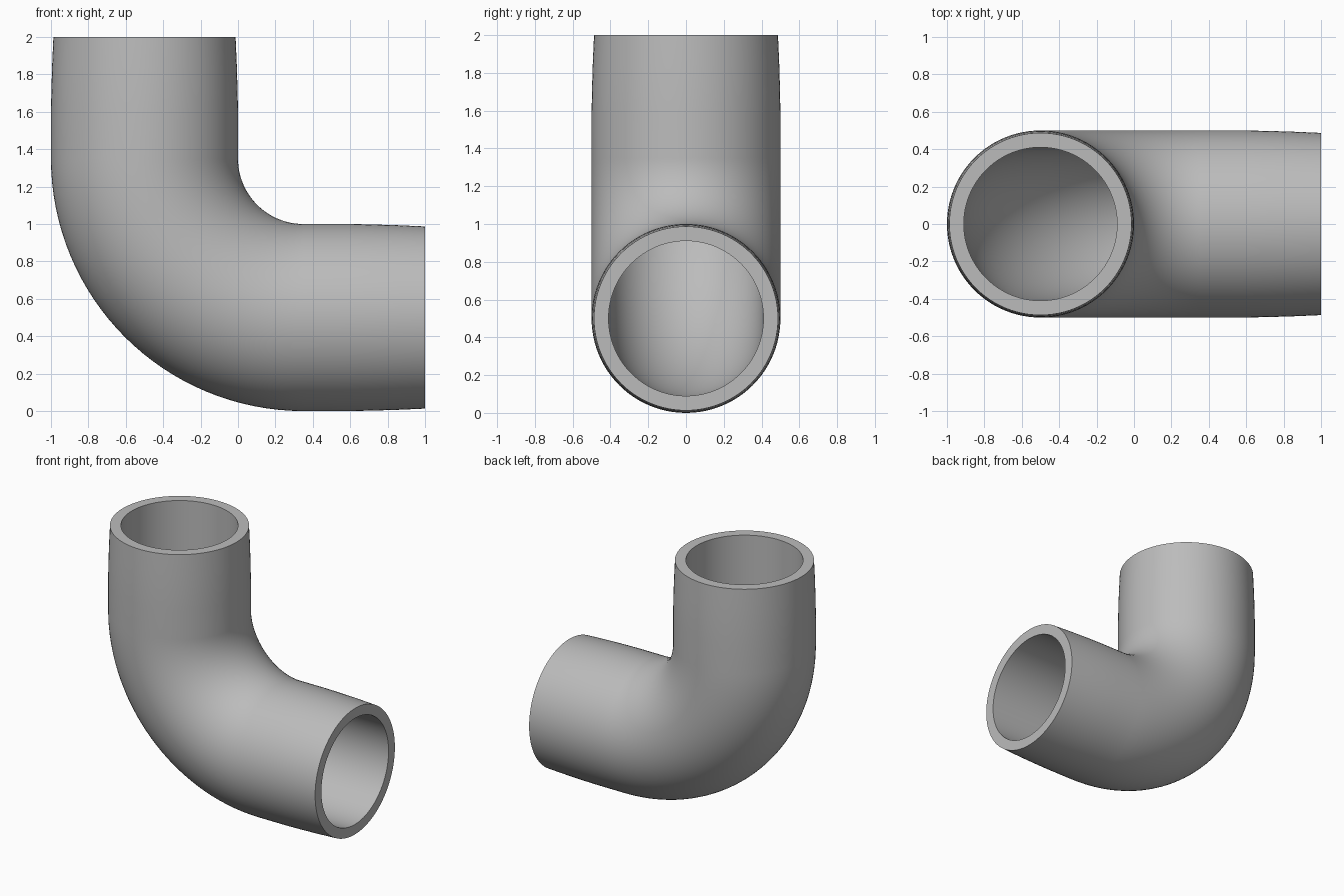
import bpy, bmesh
from math import sin, cos, pi, radians
from mathutils import Vector

cube = bpy.data.objects.get("Cube")
if cube:
    bpy.data.objects.remove(cube, do_unlink=True)

SIDES = 96
BEND_STEPS = 32
OUTER, TIP, BORE = 0.5, 0.487, 0.41
BEND = 0.85                              # centreline bend radius
CENTRE = Vector((0.35, 0, 1.35))         # bend centre

# Sweep stations: (ring centre, in-plane ring axis, outer radius)
UP, LEFT = Vector((0, 0, 1)), Vector((1, 0, 0))
taper = [(2.0, TIP), (1.84, 0.494), (1.7, 0.498), (1.58, OUTER)]
stations = [(Vector((-0.5, 0, z)), -LEFT, r) for z, r in taper]
for i in range(BEND_STEPS + 1):
    a = pi / 2 * i / BEND_STEPS
    axis = Vector((-cos(a), 0, -sin(a)))
    stations.append((CENTRE + axis * BEND, axis, OUTER))
stations += [(Vector((z - 1, 0, 0.5)), -UP, r) for z, r in reversed(taper)]


def add_ring(bm, centre, axis, radius):
    side = Vector((0, 1, 0))
    return [bm.verts.new(centre + (axis * cos(t) + side * sin(t)) * radius)
            for t in (2 * pi * k / SIDES for k in range(SIDES))]


# Outer wall one way, bore back the other way, closed by the end rims
bm = bmesh.new()
rings = [add_ring(bm, c, a, r) for c, a, r in stations]
rings += [add_ring(bm, c, a, BORE) for c, a, r in reversed(stations)]
for i, ring in enumerate(rings):
    nxt = rings[(i + 1) % len(rings)]
    for k in range(SIDES):
        j = (k + 1) % SIDES
        bm.faces.new((ring[k], ring[j], nxt[j], nxt[k]))
bmesh.ops.recalc_face_normals(bm, faces=bm.faces)
mesh = bpy.data.meshes.new("pipe_elbow")
bm.to_mesh(mesh)
bm.free()

elbow = bpy.data.objects.new("pipe_elbow", mesh)
bpy.context.collection.objects.link(elbow)

# Plain grey material
grey = bpy.data.materials.new("grey")
grey.use_nodes = True
colour = (0.5, 0.5, 0.5, 1)
grey.diffuse_color = colour
grey.node_tree.nodes["Principled BSDF"].inputs["Base Color"].default_value = colour
mesh.materials.append(grey)

# Smooth walls, sharp rims
bpy.ops.object.select_all(action='DESELECT')
elbow.select_set(True)
bpy.context.view_layer.objects.active = elbow
bpy.ops.object.shade_smooth_by_angle(angle=radians(35))
